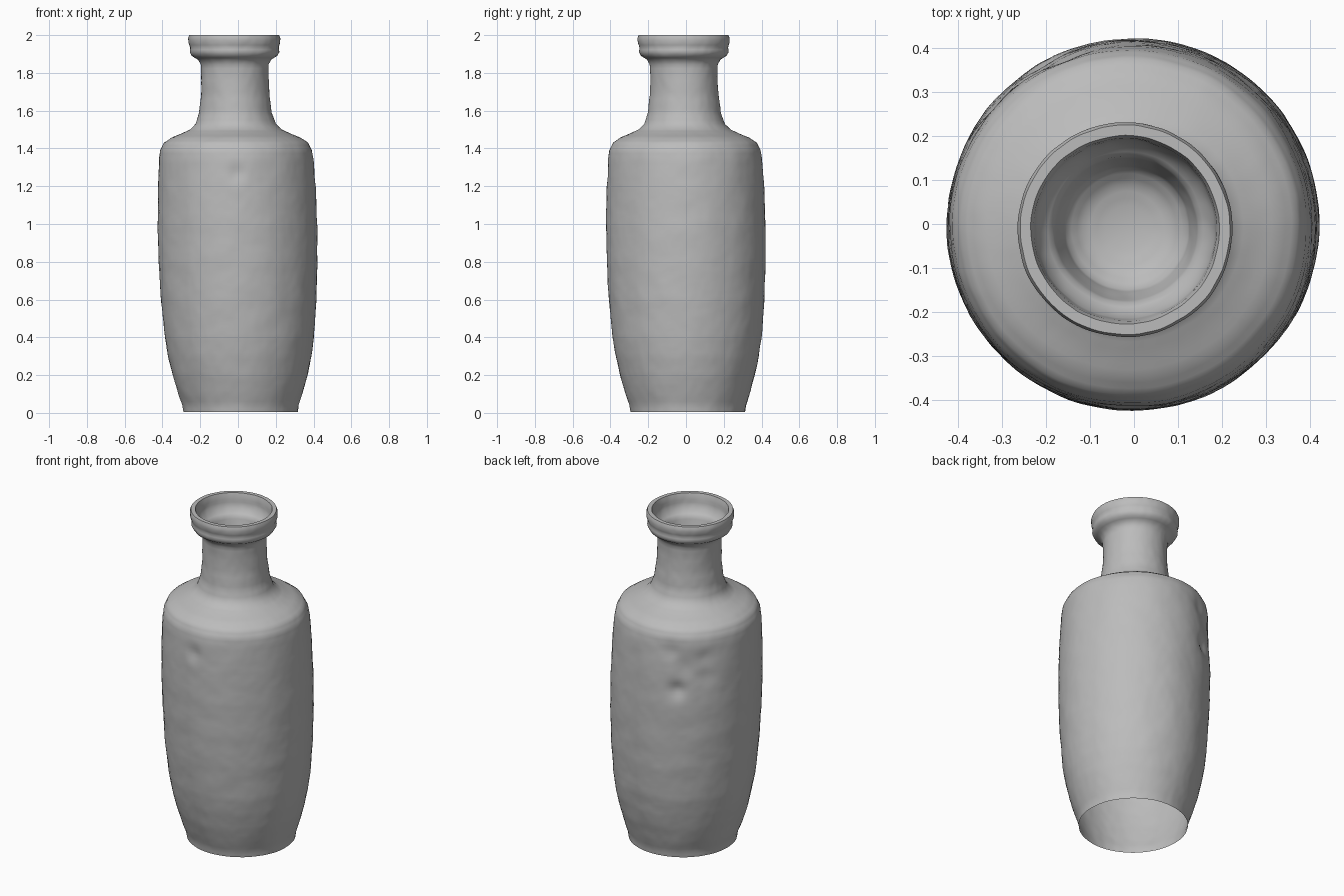
import bpy, bmesh, math
from mathutils import Vector, noise

if "Cube" in bpy.data.objects:
    bpy.data.objects.remove(bpy.data.objects["Cube"])

SEGMENTS = 160

glaze = bpy.data.materials.new("grey_glaze")
glaze.diffuse_color = (0.5, 0.5, 0.5, 1)
glaze.use_nodes = True
glaze.node_tree.nodes["Principled BSDF"].inputs["Base Color"].default_value = glaze.diffuse_color

# Outer wall (radius, height), from the open foot up to the lip
outer = [(0.303, 0.005), (0.308, 0.04), (0.328, 0.1), (0.357, 0.2), (0.379, 0.3),
         (0.395, 0.4), (0.412, 0.6), (0.420, 0.8), (0.422, 1.0), (0.417, 1.2),
         (0.409, 1.34), (0.402, 1.39), (0.382, 1.43), (0.34, 1.458), (0.29, 1.478),
         (0.243, 1.50), (0.213, 1.53), (0.192, 1.59), (0.181, 1.68), (0.178, 1.78),
         (0.180, 1.845), (0.194, 1.87), (0.226, 1.89), (0.237, 1.91), (0.235, 1.935),
         (0.243, 1.96), (0.244, 1.985), (0.238, 2.0)]
# Inside of the mouth, down to a shallow bowl-shaped floor
inner = [(0.214, 2.0), (0.208, 1.98), (0.202, 1.93), (0.186, 1.90), (0.166, 1.88),
         (0.153, 1.83), (0.138, 1.78), (0.10, 1.75), (0.05, 1.737)]

# Dents in the body: angle in degrees, height, size, depth
dents = [(270, 1.27, 0.03, 0.012), (118, 1.08, 0.035, 0.022), (122, 1.22, 0.045, 0.012),
         (138, 1.27, 0.035, 0.010), (112, 1.31, 0.035, 0.010), (140, 1.16, 0.04, 0.009)]


def subdivide(points, step):
    """Add rings along a profile so no gap is longer than step."""
    result = [points[0]]
    for (r0, z0), (r1, z1) in zip(points, points[1:]):
        n = max(1, math.ceil(math.hypot(r1 - r0, z1 - z0) / step))
        result += [(r0 + (r1 - r0) * i / n, z0 + (z1 - z0) * i / n) for i in range(1, n + 1)]
    return result


def surface_point(r, z, angle):
    """Point on the slightly leaning, uneven vase wall."""
    a = math.radians(angle)
    p = Vector((r * math.cos(a), r * math.sin(a), z))
    r += 0.0025 * noise.noise(p * 9) + 0.0012 * noise.noise(p * 30)
    if 0.9 < z < 1.4:
        for da, dz, size, depth in dents:
            arc = math.radians((angle - da + 180) % 360 - 180) * r
            r -= depth * math.exp(-(arc ** 2 + (z - dz) ** 2) / (2 * size ** 2))
    t = z / 2
    return (0.014 - 0.034 * t + r * math.cos(a), 0.010 - 0.023 * t + r * math.sin(a), z)


def lathe(name, profile, close_end=False):
    bm = bmesh.new()
    rings = [[bm.verts.new(surface_point(r, z, 360 * i / SEGMENTS)) for i in range(SEGMENTS)]
             for r, z in profile]
    for low, high in zip(rings, rings[1:]):
        for i in range(SEGMENTS):
            j = (i + 1) % SEGMENTS
            bm.faces.new((low[i], low[j], high[j], high[i]))
    if close_end:
        tip = bm.verts.new(surface_point(0, profile[-1][1] - 0.003, 0))
        for i in range(SEGMENTS):
            bm.faces.new((rings[-1][i], rings[-1][(i + 1) % SEGMENTS], tip))
    mesh = bpy.data.meshes.new(name)
    bm.to_mesh(mesh)
    bm.free()
    mesh.materials.append(glaze)
    obj = bpy.data.objects.new(name, mesh)
    bpy.context.collection.objects.link(obj)
    bpy.context.view_layer.objects.active = obj
    obj.select_set(True)
    bpy.ops.object.shade_smooth_by_angle(angle=math.radians(50))
    obj.select_set(False)


# Body, shoulder, neck and lip with the mouth lining, in one wall
lathe("vase", subdivide(outer + inner, 0.022), close_end=True)
